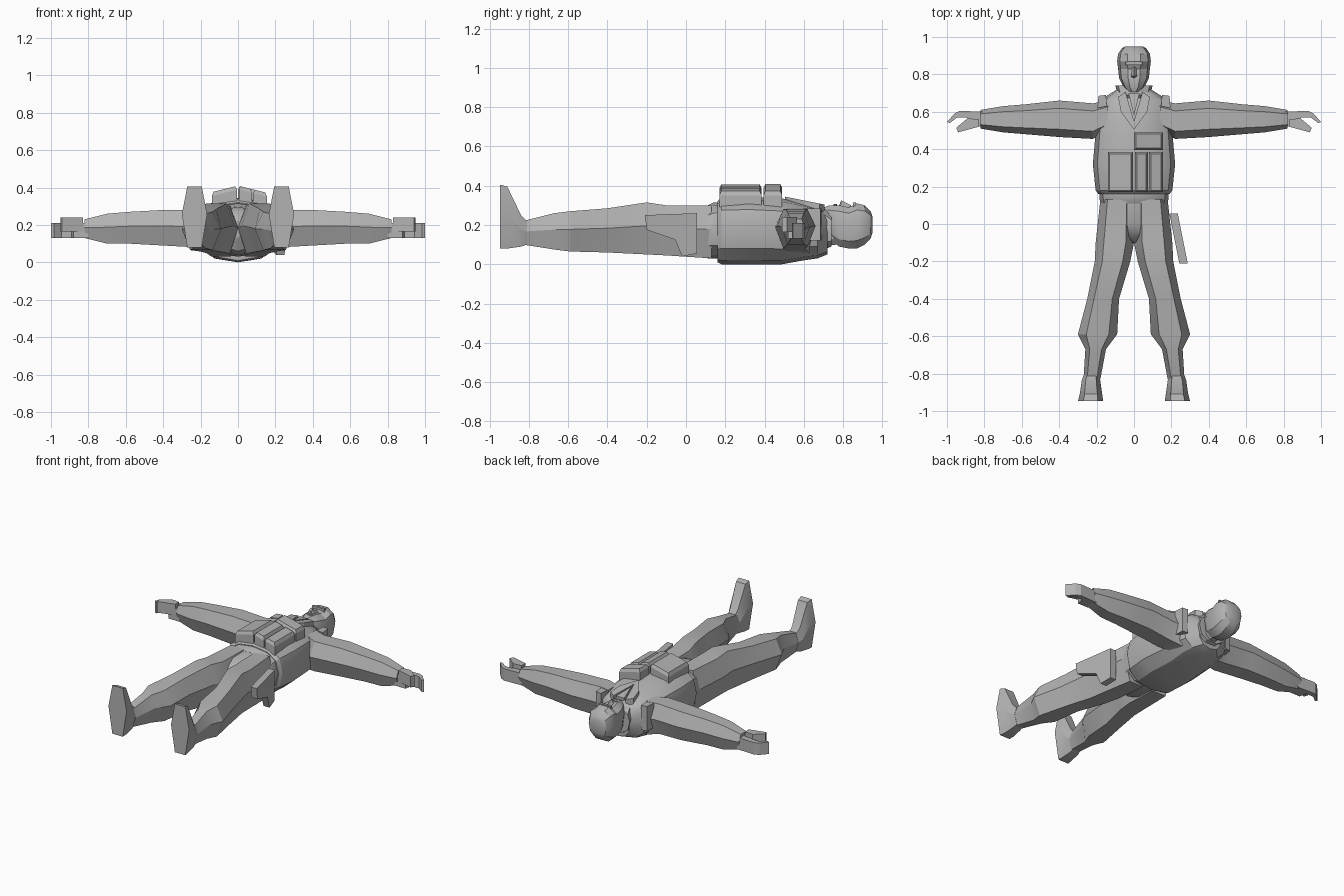
import bpy, bmesh, math

if "Cube" in bpy.data.objects:
    bpy.data.objects.remove(bpy.data.objects["Cube"])

# One flat grey for the whole figure
grey = (.45, .45, .45, 1)
material = bpy.data.materials.new("plain grey")
material.use_nodes = True
material.diffuse_color = grey
material.node_tree.nodes["Principled BSDF"].inputs["Base Color"].default_value = grey


def skin(name, loops, mirror=False, smooth=False):
    """Join equal point loops into a closed skin, ends included."""
    bm = bmesh.new()
    rings = [[bm.verts.new(point) for point in loop] for loop in loops]
    for ring, following in zip(rings, rings[1:]):
        for i in range(len(ring)):
            bm.faces.new((ring[i - 1], ring[i], following[i], following[i - 1]))
    bm.faces.new(rings[0])
    bm.faces.new(rings[-1])
    bmesh.ops.recalc_face_normals(bm, faces=bm.faces)
    mesh = bpy.data.meshes.new(name)
    bm.to_mesh(mesh)
    bm.free()
    mesh.materials.append(material)
    part = bpy.data.objects.new(name, mesh)
    bpy.context.collection.objects.link(part)
    if mirror:
        part.modifiers.new("mirror", 'MIRROR').use_mirror_merge = False
    if smooth:
        bpy.ops.object.select_all(action='DESELECT')
        part.select_set(True)
        bpy.context.view_layer.objects.active = part
        bpy.ops.object.shade_smooth_by_angle(angle=math.radians(28))


def squared(value):
    """Push a circle coordinate outwards for a boxier section."""
    return math.copysign(abs(value) ** .8, value)


def section(sides):
    """Squared-off polygon, widest along its middle, reaching one unit up."""
    angles = [math.tau * i / sides for i in range(sides)]
    points = [(squared(math.cos(a)), squared(math.sin(a))) for a in angles]
    peak = max(v for u, v in points)
    return [(u, v / peak) for u, v in points]


def limb(name, sides, rings, sideways=False):
    """Mirrored loft; each ring is position, inner, outer, bottom, top."""
    loft(name, sides, rings, sideways, mirror=True)


def trunk(name, sides, rings):
    """Central loft; each ring is position, half width, bottom, top."""
    loft(name, sides, [(y, -half, half, low, high) for y, half, low, high in rings])


def loft(name, sides, rings, sideways=False, mirror=False):
    loops = []
    for along, start, end, low, high in rings:
        level = low + (high - low) * .55
        loop = []
        for u, v in section(sides):
            across = (start + end + u * (end - start)) / 2
            z = level + v * (high - level if v > 0 else level - low)
            loop.append((along, across, z) if sideways else (across, along, z))
        loops.append(loop)
    skin(name, loops, mirror, smooth=True)


def slab(name, outline, low, high, mirror=False):
    """Flat outline raised between two levels."""
    skin(name, [[(x, y, z) for x, y in outline] for z in (low, high)], mirror)


def cloth(name, outline, mirror=False):
    """Plate that follows the slope of the upper chest."""
    slope = [(x, y, .445 - y / 5) for x, y in outline]
    skin(name, [slope, [(x, y, z - .04) for x, y, z in slope]], mirror)


def pouch(name, left, right, bottom, top):
    """Bevelled box whose lid falls away from the middle of the chest."""
    loops = []
    for inset, drop in ((0, .08), (0, .02), (.01, 0)):
        corners = ((left + inset, bottom + inset), (right - inset, bottom + inset),
                   (right - inset, top - inset), (left + inset, top - inset))
        loops.append([(x, y, .41 - abs(x) / 4 - drop) for x, y in corners])
    skin(name, loops)


# Torso with vest
trunk("vest", 12, [(.16, .19, .01, .32), (.18, .205, 0, .34), (.32, .22, 0, .345),
                   (.49, .205, 0, .335), (.6, .195, .02, .31), (.67, .17, .03, .29),
                   (.72, .09, .05, .26)])
trunk("belt", 12, [(.11, .18, .03, .3), (.14, .185, .03, .315), (.17, .185, .03, .315)])
trunk("pelvis", 12, [(.13, .18, .03, .3), (0, .17, .04, .295),
                     (-.06, .08, .06, .27), (-.1, .01, .13, .22)])

# Legs and boots
limb("leg", 6, [(.13, 0, .18, .03, .3), (-.1, 0, .205, .045, .3), (-.2, .02, .21, .05, .315),
                (-.4, .08, .25, .06, .285), (-.59, .09, .3, .065, .27),
                (-.67, .15, .26, .075, .26), (-.83, .18, .27, .1, .22)])
limb("boot", 6, [(-.81, .185, .27, .1, .22), (-.84, .18, .28, .09, .25),
                 (-.91, .17, .29, .08, .395), (-.947, .165, .3, .08, .405)])

# Arms and hands
limb("arm", 6, [(.14, .5, .66, .06, .285), (.22, .455, .645, .08, .28),
                (.4, .465, .66, .09, .28), (.58, .48, .64, .1, .27),
                (.7, .49, .63, .1, .26), (.82, .51, .61, .13, .23)], sideways=True)
slab("fingers", [(.8, .6), (.93, .605), (.96, .59), (1, .545), (.985, .54),
                 (.945, .57), (.89, .57), (.88, .52), (.8, .52)], .13, .21, mirror=True)
slab("thumb", [(.83, .56), (.89, .565), (.95, .515), (.94, .49), (.83, .52)],
     .165, .24, mirror=True)

# Neck and collar
trunk("neck", 10, [(.63, .06, .09, .285), (.77, .055, .1, .27)])
trunk("collar", 10, [(.65, .1, .05, .27), (.69, .085, .07, .295), (.74, .1, .09, .25)])

# Head from chin to crown, with its face
trunk("head", 10, [(.705, .025, .2, .29), (.73, .055, .13, .3), (.78, .08, .09, .3),
                   (.83, .085, .08, .29), (.87, .09, .08, .31), (.91, .085, .1, .3),
                   (.94, .065, .13, .27), (.95, .045, .16, .24)])
skin("nose", [[(-half, y, .29), (half, y, .29), (0, y, tip)]
              for y, half, tip in ((.84, .01, .3), (.79, .02, .325), (.78, .01, .3))])
slab("lips", [(-.025, .762), (0, .77), (.025, .762), (0, .75)], .28, .307)
slab("brow", [(-.045, .85), (.045, .85), (.045, .865), (-.045, .865)], .28, .315)

# Shirt front, lapels and shoulder straps
cloth("shirt_front", [(-.03, .7), (.03, .7), (0, .58)])
cloth("lapel", [(.045, .705), (.085, .68), (.07, .6), (0, .505), (0, .55)], mirror=True)
slab("shoulder_strap", [(.145, .63), (.195, .62), (.19, .685), (.15, .69)],
     .12, .285, mirror=True)

# Chest pouches
for name, left, right in (("wide", -.14, -.005), ("middle", .005, .075), ("side", .08, .155)):
    pouch(name + "_pouch", left, right, bottom=.17, top=.385)
pouch("upper_pouch", 0, .155, bottom=.395, top=.49)

# Holster leaning outwards on the left hip
profile = [(.055, .26), (-.21, .25), (-.2, .175), (-.055, .125), (-.02, .04), (.055, .055)]
skin("holster", [[(x - y / 5, y, z) for y, z in profile] for x in (.2, .245)])
